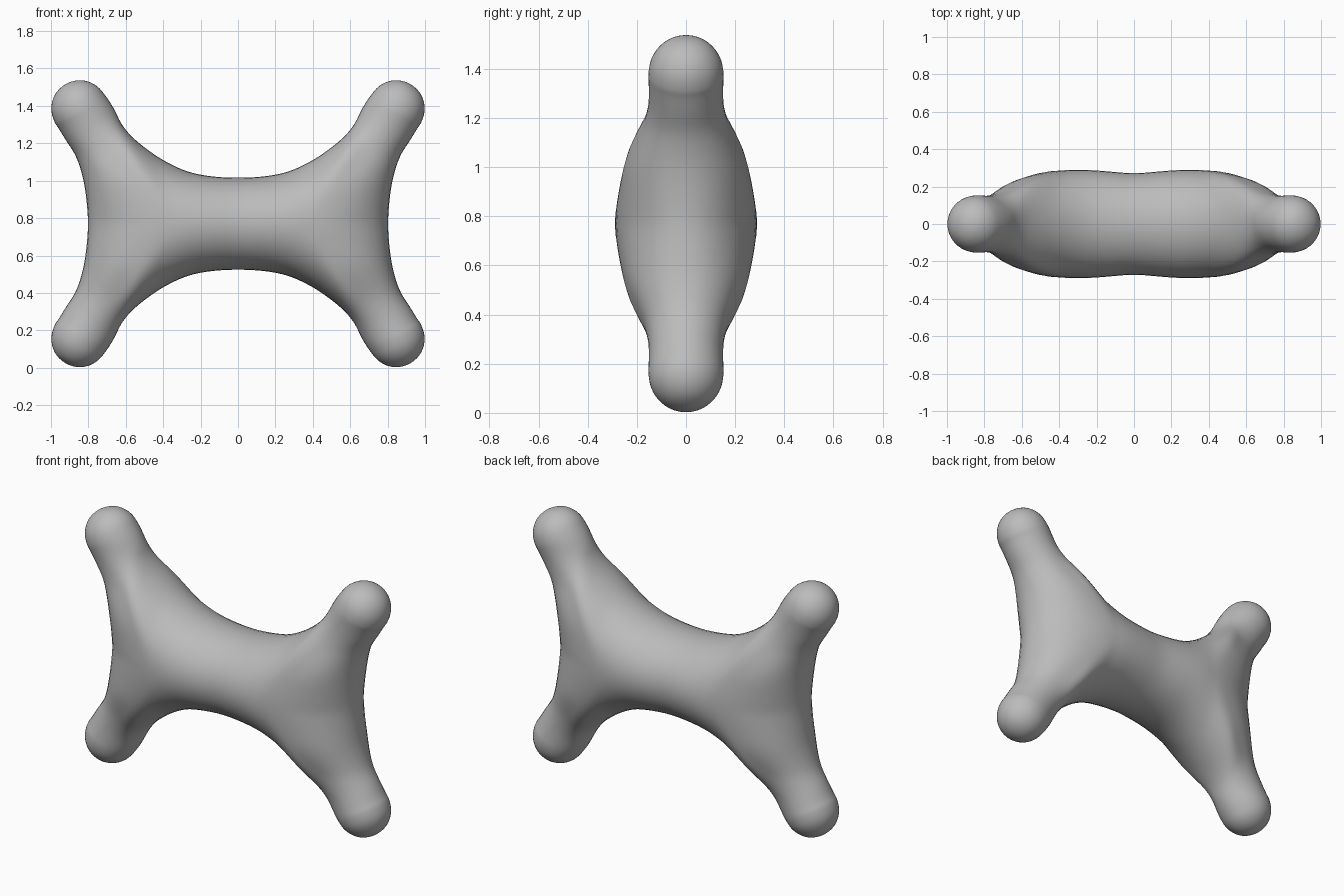
import bpy, bmesh, math
from mathutils import Vector

if "Cube" in bpy.data.objects:
    bpy.data.objects.remove(bpy.data.objects["Cube"], do_unlink=True)

MID_Z = 0.77      # height of the symmetry plane
STEPS = 10        # segments per quarter section
SUB = 4           # rows between two stations

# Stations from the waist to the arm: ridge x,z, inner edge x,z, outer edge x,z, half depth
stations = [
    (0, 0, 0, .25, .81, -.2, .275),
    (.12, 0, .13, .256, .81, -.2, .285),
    (.24, 0, .27, .282, .813, -.09, .294),
    (.35, 0, .40, .345, .81, 0, .294),
    (.45, .12, .49, .405, .813, .09, .275),
    (.54, .23, .555, .457, .825, .20, .25),
    (.62, .32, .60, .505, .845, .29, .21),
    (.69, .40, .63, .55, .875, .372, .172),
    (.765, .49, .65, .595, .92, .44, .154),
    (.82, .577, .678, .645, .962, .51, .155),
]
BRANCH = 3        # station where the ridge turns into the arm

# Rounded end of the arm
tip, radius = Vector((.845, .613)), .156
along, across = Vector((.5, .866)), Vector((.866, -.5))
for deg in (0, 22, 45, 67, 90):
    a = math.radians(deg)
    r = radius * math.cos(a)
    ridge = tip + along * radius * math.sin(a)
    stations.append((*ridge, *(ridge - across * r), *(ridge + across * r), r))


def spline(p0, p1, p2, p3, t):
    return tuple(b + .5 * t * (c - a + t * (2*a - 5*b + 4*c - d + t * (3*(b - c) + d - a)))
                 for a, b, c, d in zip(p0, p1, p2, p3))


# Smooth rows through the stations
first = stations[1]
padded = [(-first[0], first[1], -first[2]) + first[3:]] + stations + [stations[-1]]
rows = []
for i in range(len(stations) - 1):
    for k in range(SUB):
        rows.append(spline(*padded[i:i + 4], k / SUB))
rows.append(stations[-1])


def section(row, edge, depth_side):
    """Quarter ellipse from the ridge to one edge."""
    ridge = Vector((row[0], max(0, row[1])))
    rim = Vector(row[edge:edge + 2])
    for j in range(STEPS + 1):
        a = math.pi / 2 * j / STEPS
        p = ridge.lerp(rim, math.sin(a))
        yield p.x, depth_side * max(0, row[6]) * math.cos(a), p.y


bm = bmesh.new()


def strip(part, edge, sx, sy, sz):
    grid = [[bm.verts.new((x * sx, y, z * sz)) for x, y, z in section(row, edge, sy)]
            for row in part]
    for low, high in zip(grid, grid[1:]):
        for j in range(STEPS):
            bm.faces.new((low[j], low[j + 1], high[j + 1], high[j]))


# Eight mirrored copies of one body corner
for sx in (-1, 1):
    for sy in (-1, 1):
        for sz in (-1, 1):
            strip(rows, 2, sx, sy, sz)
            strip(rows[BRANCH * SUB:], 4, sx, sy, sz)

bmesh.ops.remove_doubles(bm, verts=bm.verts, dist=.0008)
for _ in range(6):
    bmesh.ops.smooth_vert(bm, verts=bm.verts, factor=.5,
                          use_axis_x=True, use_axis_y=True, use_axis_z=True)
bmesh.ops.recalc_face_normals(bm, faces=bm.faces)

mesh = bpy.data.meshes.new("four_armed_body")
bm.to_mesh(mesh)
bm.free()
body = bpy.data.objects.new("four_armed_body", mesh)
body.location.z = MID_Z
bpy.context.collection.objects.link(body)
for face in mesh.polygons:
    face.use_smooth = True

grey = bpy.data.materials.new("plain_grey")
grey.use_nodes = True
colour = (.5, .5, .5, 1)
grey.diffuse_color = colour
grey.node_tree.nodes["Principled BSDF"].inputs["Base Color"].default_value = colour
mesh.materials.append(grey)
